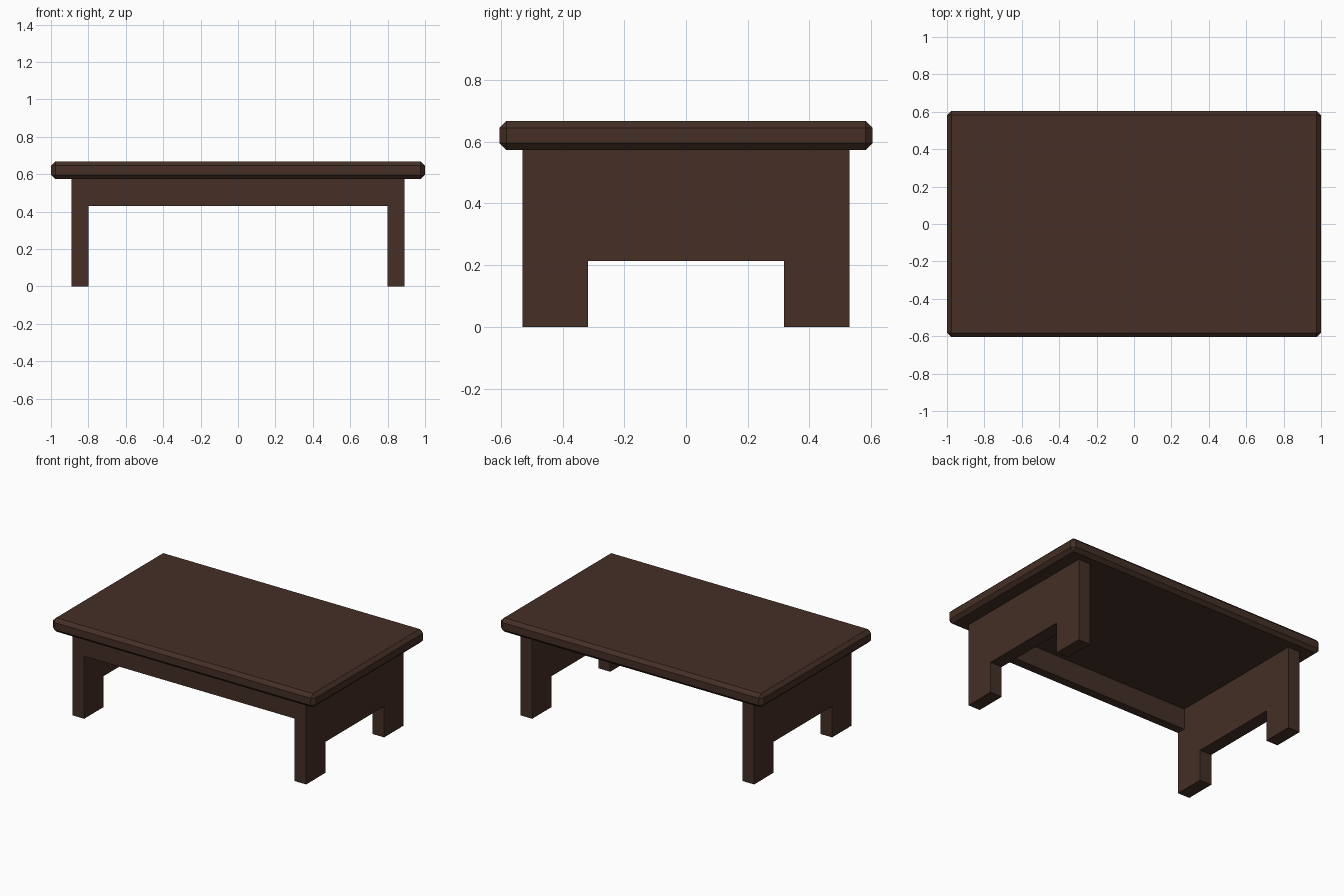
import bpy
import bmesh

cube = bpy.data.objects.get("Cube")
if cube:
    bpy.data.objects.remove(cube, do_unlink=True)

# Single dark wood colour
wood = bpy.data.materials.new("dark_brown_wood")
wood.use_nodes = True
colour = (0.058, 0.028, 0.019, 1.0)
wood.diffuse_color = colour
wood.node_tree.nodes["Principled BSDF"].inputs["Base Color"].default_value = colour


def add_object(name, bm):
    bmesh.ops.recalc_face_normals(bm, faces=bm.faces)
    mesh = bpy.data.meshes.new(name)
    bm.to_mesh(mesh)
    bm.free()
    mesh.materials.append(wood)
    obj = bpy.data.objects.new(name, mesh)
    bpy.context.scene.collection.objects.link(obj)
    return obj


def box(name, low, high):
    bm = bmesh.new()
    bmesh.ops.create_cube(bm, size=1)
    for v in bm.verts:
        for i in range(3):
            v.co[i] = high[i] if v.co[i] > 0 else low[i]
    return add_object(name, bm)


TOP_UNDERSIDE, TOP_HEIGHT = 0.573, 0.668
PANEL_IN, PANEL_OUT, PANEL_Y = 0.80, 0.89, 0.53

# Tabletop with chamfered edges
top = box("tabletop", (-1, -0.605, TOP_UNDERSIDE), (1, 0.605, TOP_HEIGHT))
chamfer = top.modifiers.new("chamfer", "BEVEL")
chamfer.width = 0.023
chamfer.segments = 1

# End panels, each cut away below to leave two feet
NOTCH_Y, NOTCH_Z = 0.318, 0.213
half = [(NOTCH_Y, NOTCH_Z), (NOTCH_Y, 0), (PANEL_Y, 0), (PANEL_Y, TOP_UNDERSIDE)]
outline = half + [(-y, z) for y, z in reversed(half)]
for side, name in ((-1, "right_end_panel"), (1, "left_end_panel")):
    bm = bmesh.new()
    face = bm.faces.new([bm.verts.new((side * PANEL_IN, y, z)) for y, z in outline])
    solid = bmesh.ops.extrude_face_region(bm, geom=[face])
    moved = [g for g in solid["geom"] if isinstance(g, bmesh.types.BMVert)]
    bmesh.ops.translate(bm, verts=moved, vec=(side * (PANEL_OUT - PANEL_IN), 0, 0))
    add_object(name, bm)

# Front apron, flush with the panel ends; the back stays open
box("front_apron", (-PANEL_IN, -PANEL_Y, 0.43), (PANEL_IN, -PANEL_Y + 0.06, TOP_UNDERSIDE))
